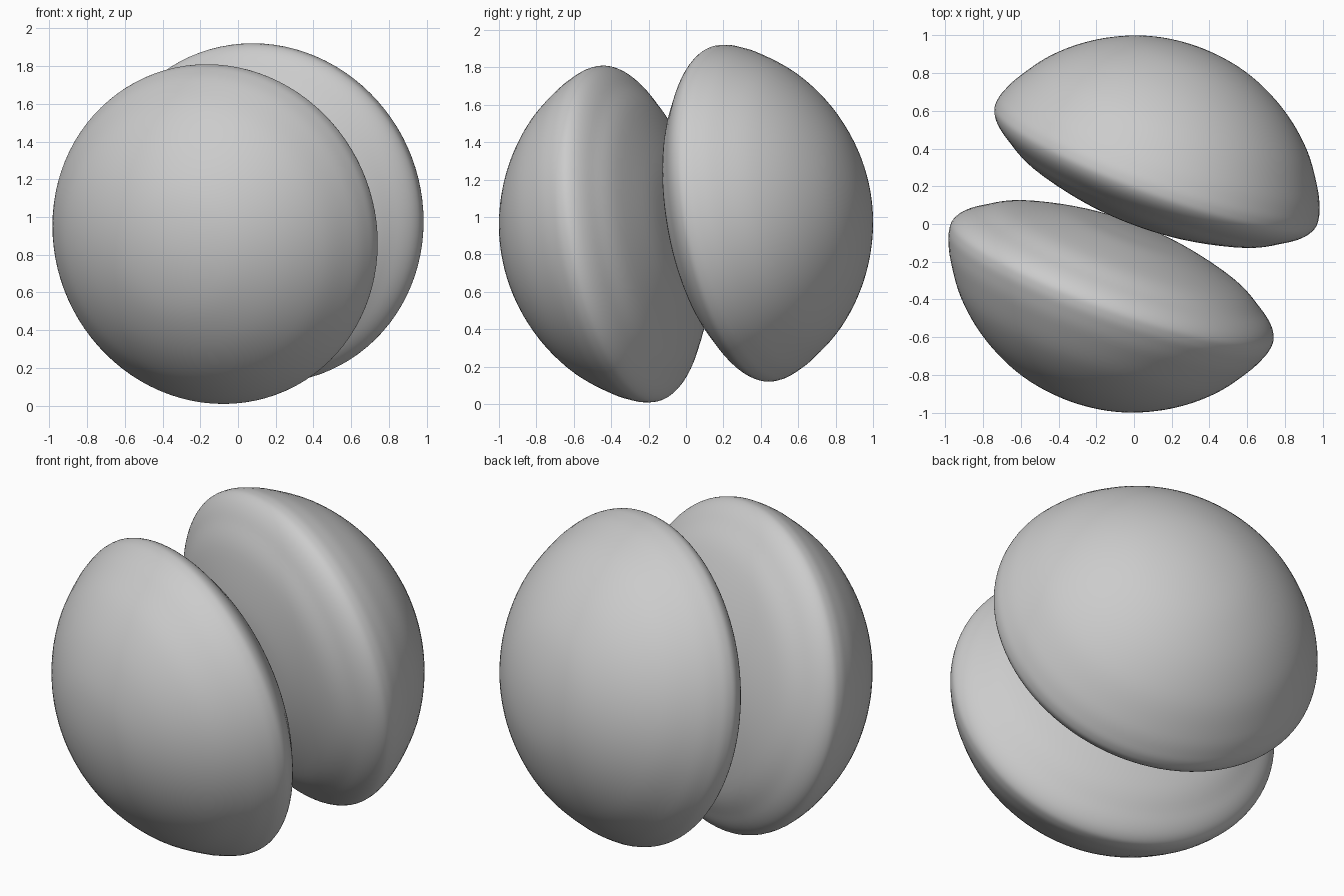
import bpy, bmesh, math
from mathutils import Vector

cube = bpy.data.objects.get("Cube")
if cube:
    bpy.data.objects.remove(cube, do_unlink=True)

CENTRE = Vector((0, 0, 0.965))
AXIS = Vector((0.345, 0.925, 0.16)).normalized()
SEGMENTS = 96

# Half section of a lobe: (radius, distance along the axis)
PROFILE = [(0, 0.03), (0.2, 0.037), (0.4, 0.06), (0.66, 0.134), (0.8, 0.213),
           (0.87, 0.265), (0.905, 0.314), (0.91, 0.36), (0.895, 0.418),
           (0.845, 0.52), (0.73, 0.68), (0.57, 0.82), (0.383, 0.924),
           (0.2, 0.98), (0, 1)]

grey = bpy.data.materials.new("plain_grey")
grey.use_nodes = True
colour = (0.6, 0.6, 0.6, 1)
grey.diffuse_color = colour
grey.node_tree.nodes["Principled BSDF"].inputs["Base Color"].default_value = colour


def smooth_curve(points, steps=5):
    """Pass a rounded curve through the points, mirrored at both poles."""
    p = [Vector((x, 0, z)) for x, z in points]
    flip = lambda v: Vector((-v.x, 0, v.z))
    p = [flip(p[1])] + p + [flip(p[-2])]
    curve = []
    for a, b, c, d in zip(p, p[1:], p[2:], p[3:]):
        for i in range(steps):
            t = i / steps
            curve.append(b + (c - a) * (t / 2)
                         + (2 * a - 5 * b + 4 * c - d) * (t * t / 2)
                         + (3 * b - a - 3 * c + d) * (t ** 3 / 2))
    return curve + [p[-2]]


def make_lobe(name, direction):
    bm = bmesh.new()
    verts = [bm.verts.new(v) for v in smooth_curve(PROFILE)]
    edges = [bm.edges.new(pair) for pair in zip(verts, verts[1:])]
    bmesh.ops.spin(bm, geom=verts + edges, cent=(0, 0, 0), axis=(0, 0, 1),
                   angle=math.tau, steps=SEGMENTS)
    bmesh.ops.remove_doubles(bm, verts=bm.verts, dist=0.0005)
    bmesh.ops.recalc_face_normals(bm, faces=bm.faces)
    for face in bm.faces:
        face.smooth = True
    mesh = bpy.data.meshes.new(name)
    bm.to_mesh(mesh)
    bm.free()
    mesh.materials.append(grey)
    lobe = bpy.data.objects.new(name, mesh)
    lobe.location = CENTRE
    lobe.rotation_mode = "QUATERNION"
    lobe.rotation_quaternion = direction.to_track_quat("Z", "Y")
    bpy.context.collection.objects.link(lobe)


# Two matching lobes, facing opposite ways
make_lobe("back_lobe", AXIS)
make_lobe("front_lobe", -AXIS)
